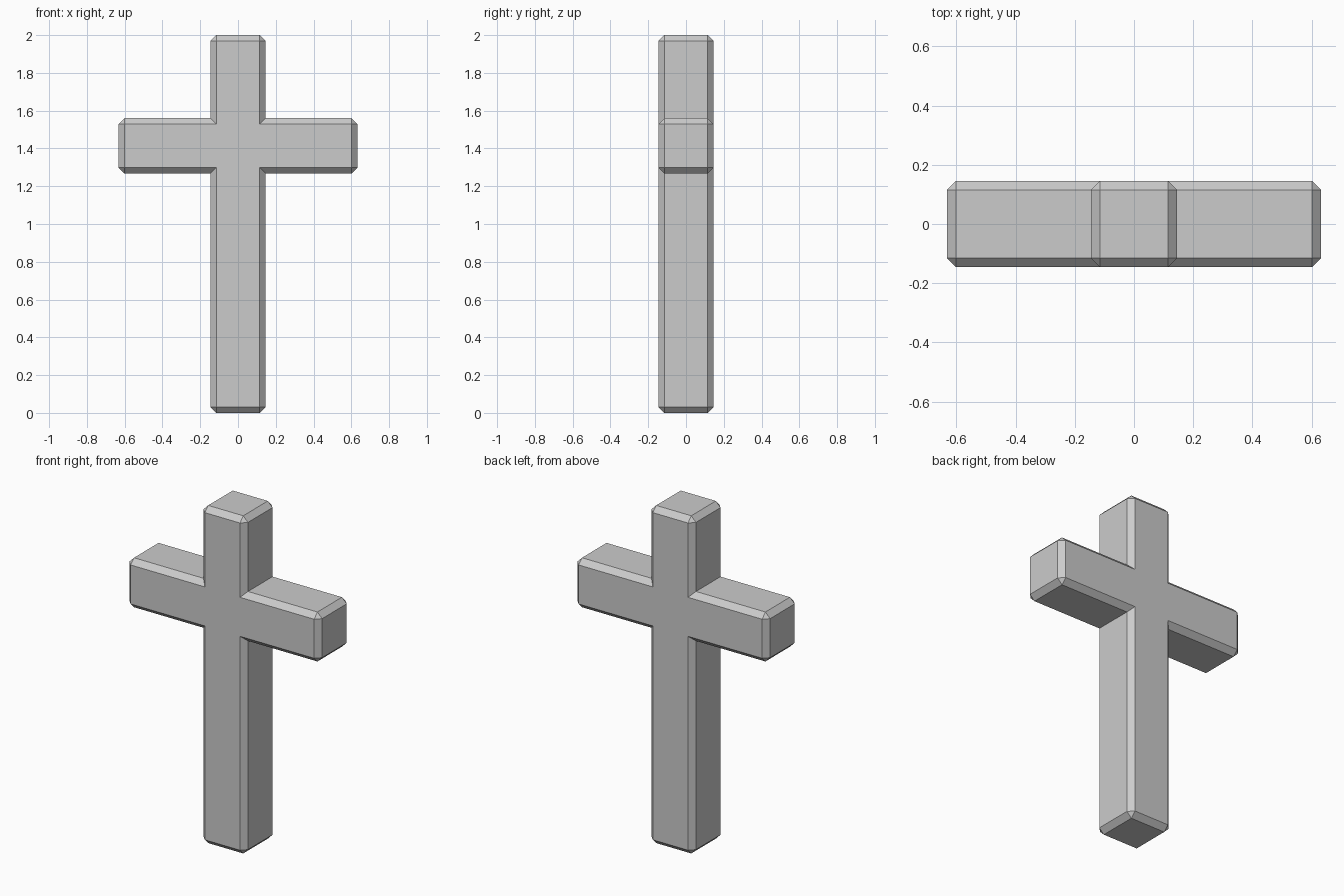
import bpy
import bmesh

if "Cube" in bpy.data.objects:
    bpy.data.objects.remove(bpy.data.objects["Cube"], do_unlink=True)

HALF = 0.146      # half thickness of both beams
ARM = 0.632       # half length of the crossbar
LOW, HIGH, TOP = 1.267, 1.56, 2.0
CHAMFER = 0.031

# Stone material
stone = bpy.data.materials.new("grey stone")
stone.use_nodes = True
grey = (0.6, 0.6, 0.6, 1)
stone.diffuse_color = grey
stone.node_tree.nodes["Principled BSDF"].inputs["Base Color"].default_value = grey

# Cross outline: right side, then mirrored back down the left
right = [(HALF, 0), (HALF, LOW), (ARM, LOW), (ARM, HIGH), (HALF, HIGH), (HALF, TOP)]
outline = right + [(-x, z) for x, z in reversed(right)]

# Extrude the outline through its depth
bm = bmesh.new()
front = bm.faces.new([bm.verts.new((x, -HALF, z)) for x, z in outline])
back = bmesh.ops.extrude_face_region(bm, geom=[front], use_keep_orig=True)["geom"]
bmesh.ops.translate(bm, vec=(0, 2 * HALF, 0),
                    verts=[v for v in back if isinstance(v, bmesh.types.BMVert)])
bmesh.ops.recalc_face_normals(bm, faces=bm.faces)

# Chamfer every outer edge, leaving the four inner corners sharp
convex = [e for e in bm.edges if e.is_convex]
rims = [e for e in bm.edges if e.calc_face_angle_signed() > 0]
bmesh.ops.bevel(bm, geom=list(set(convex + rims)), offset=CHAMFER, segments=1,
                profile=0.5, affect='EDGES', clamp_overlap=True)

mesh = bpy.data.meshes.new("cross")
bm.to_mesh(mesh)
bm.free()
mesh.materials.append(stone)
cross = bpy.data.objects.new("cross", mesh)
bpy.context.collection.objects.link(cross)
